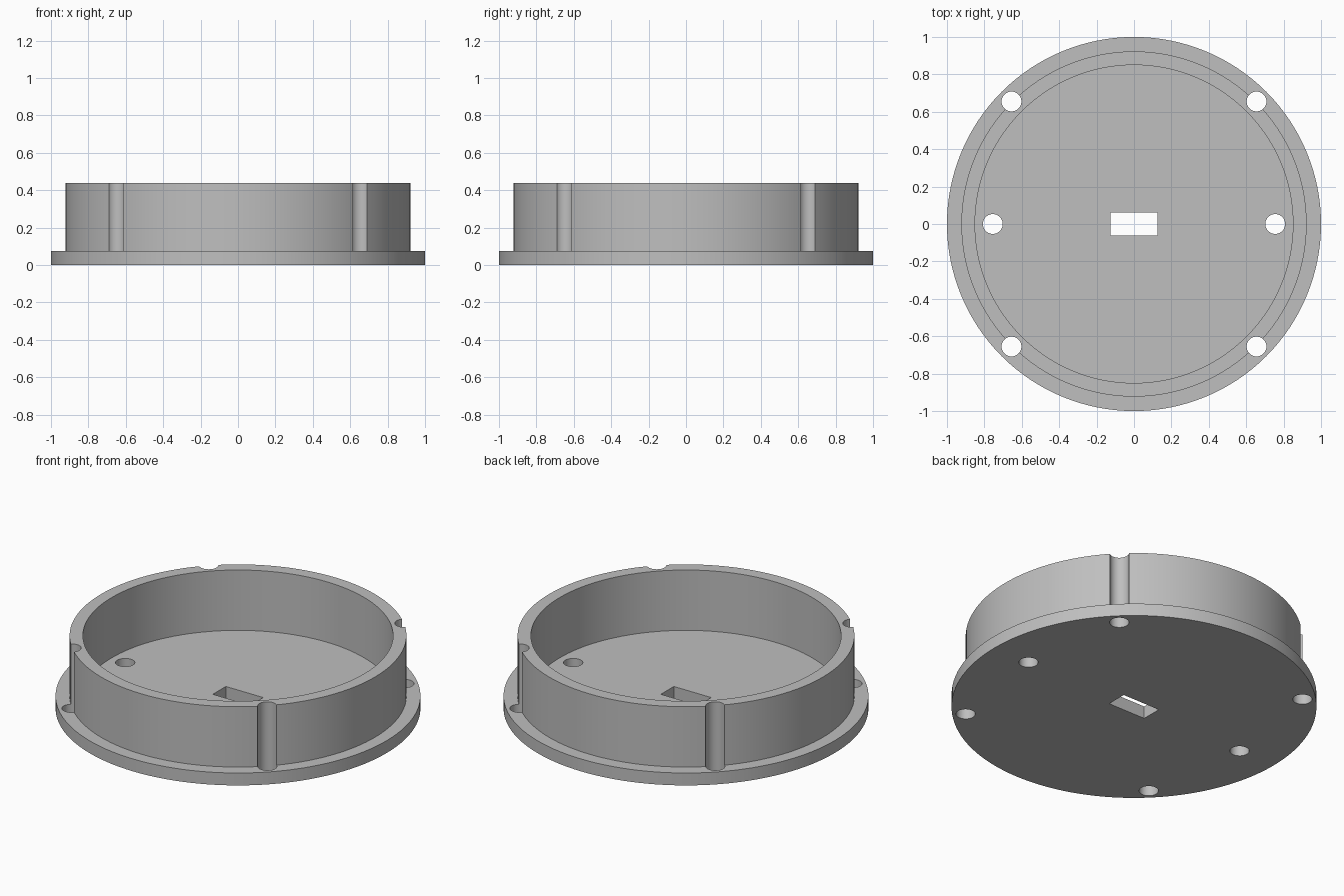
import bpy
import bmesh
import math
from mathutils import Matrix

default = bpy.data.objects.get("Cube")
if default:
    bpy.data.objects.remove(default, do_unlink=True)

SEGMENTS = 128
FLANGE_TOP, RIM_TOP = 0.075, 0.44
HOLE_RADIUS = 0.053

grey = bpy.data.materials.new("plain_grey")
grey.use_nodes = True
colour = (0.52, 0.52, 0.52, 1)
grey.diffuse_color = colour
grey.node_tree.nodes["Principled BSDF"].inputs["Base Color"].default_value = colour


def add_object(name, bm):
    bmesh.ops.recalc_face_normals(bm, faces=bm.faces)
    mesh = bpy.data.meshes.new(name)
    bm.to_mesh(mesh)
    bm.free()
    mesh.materials.append(grey)
    obj = bpy.data.objects.new(name, mesh)
    bpy.context.collection.objects.link(obj)
    return obj


def turned_solid(name, profile):
    """Revolve (radius, z) points about z and cap both ends."""
    bm = bmesh.new()
    rings = []
    for radius, z in profile:
        angles = [math.tau * i / SEGMENTS for i in range(SEGMENTS)]
        rings.append([bm.verts.new((radius * math.cos(a), radius * math.sin(a), z))
                      for a in angles])
    for low, high in zip(rings, rings[1:]):
        for i in range(SEGMENTS):
            j = (i + 1) % SEGMENTS
            bm.faces.new((low[i], low[j], high[j], high[i]))
    bm.faces.new(rings[0])
    bm.faces.new(rings[-1])
    return add_object(name, bm)


# Flanged cup: base disc, raised wall and flat inner floor
cup = turned_solid("flanged_cup", [
    (1, 0), (1, FLANGE_TOP), (0.923, FLANGE_TOP), (0.923, RIM_TOP),
    (0.85, RIM_TOP), (0.85, FLANGE_TOP)])

# Cutters: four corner holes that notch the wall, two floor holes, one slot
bm = bmesh.new()
corners = [(x, y) for x in (-0.655, 0.655) for y in (-0.655, 0.655)]
for x, y in corners + [(-0.755, 0), (0.755, 0)]:
    bmesh.ops.create_cone(bm, cap_ends=True, segments=40, radius1=HOLE_RADIUS,
                          radius2=HOLE_RADIUS, depth=2,
                          matrix=Matrix.Translation((x, y, 0)))
bmesh.ops.create_cube(bm, size=1, matrix=Matrix.Diagonal((0.25, 0.124, 2, 1)))
cutter = add_object("hole_cutter", bm)
cutter.hide_render = True

cut = cup.modifiers.new("holes", "BOOLEAN")
cut.operation = "DIFFERENCE"
cut.solver = "EXACT"
cut.object = cutter

bpy.ops.object.select_all(action="DESELECT")
cup.select_set(True)
bpy.context.view_layer.objects.active = cup
bpy.ops.object.modifier_apply(modifier=cut.name)
bpy.data.objects.remove(cutter, do_unlink=True)
bpy.ops.object.shade_smooth_by_angle(angle=math.radians(30))
